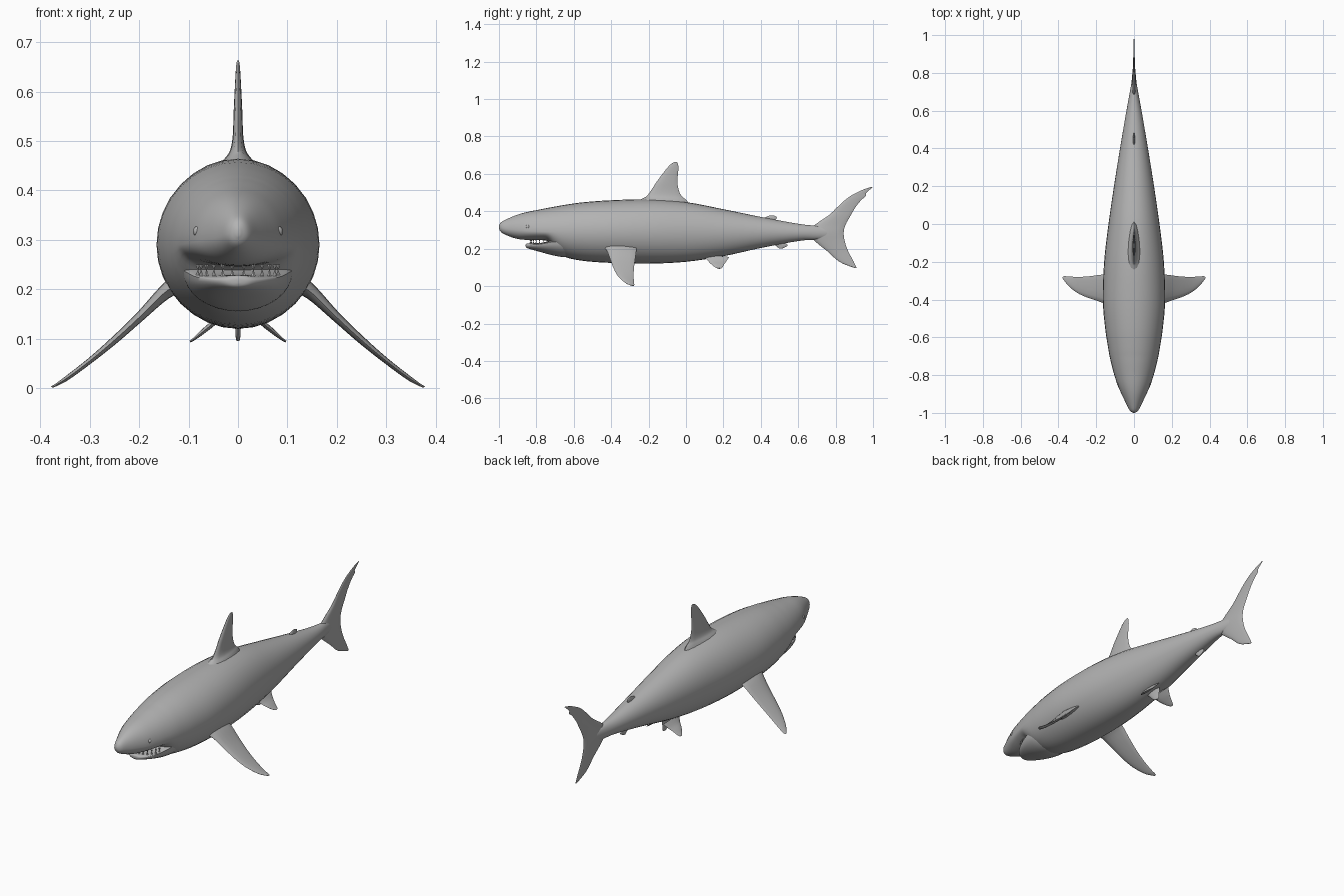
import bpy, bmesh, math
from mathutils import Vector

grey = bpy.data.materials.new("plain grey")
grey.diffuse_color = (0.45, 0.45, 0.45, 1)


def smooth_rows(rows, n):
    """Insert n steps between rows along a smooth curve."""
    out = []
    for i in range(len(rows) - 1):
        p0, p1 = rows[max(i - 1, 0)], rows[i]
        p2, p3 = rows[i + 1], rows[min(i + 2, len(rows) - 1)]
        for s in range(n):
            t = s / n
            out.append([b + 0.5 * t * (c - a + t * (2*a - 5*b + 4*c - d + t * (3*(b - c) + d - a)))
                        for a, b, c, d in zip(p0, p1, p2, p3)])
    return out + [list(rows[-1])]


def skin(name, rings, angle=50):
    """Join rings of points into one closed smooth surface."""
    bm = bmesh.new()
    loops = [[bm.verts.new(p) for p in r] for r in rings]
    for a, b in zip(loops, loops[1:]):
        for i in range(len(a)):
            j = (i + 1) % len(a)
            bm.faces.new((a[i], a[j], b[j], b[i]))
    bm.faces.new(loops[0])
    bm.faces.new(loops[-1])
    bmesh.ops.recalc_face_normals(bm, faces=bm.faces)
    me = bpy.data.meshes.new(name)
    bm.to_mesh(me)
    bm.free()
    me.materials.append(grey)
    ob = bpy.data.objects.new(name, me)
    bpy.context.collection.objects.link(ob)
    bpy.context.view_layer.objects.active = ob
    ob.select_set(True)
    bpy.ops.object.shade_smooth_by_angle(angle=math.radians(angle))
    ob.select_set(False)
    return ob


def hull(name, rows, seg=32):
    """Rows: y, half width, top z, bottom z, z of the widest point."""
    rings = []
    for y, w, zt, zb, zc in smooth_rows(rows, 4):
        ring = []
        for k in range(seg):
            a = 2 * math.pi * k / seg
            s = math.sin(a)
            ring.append((max(w, 0.001) * math.cos(a), y, zc + s * ((zt - zc) if s > 0 else (zc - zb))))
        rings.append(ring)
    return skin(name, rings)


def fin(name, rows, normal=(1, 0, 0), side=1, seg=14):
    """Rows: x, z, leading y, trailing y, half thickness."""
    n = Vector(normal).normalized()
    rings = []
    for x, z, y0, y1, t in smooth_rows(rows, 4):
        ring = []
        for k in range(seg):
            a = 2 * math.pi * k / seg
            u = (1 - math.cos(a)) / 2
            p = Vector((x, y0 + u * (y1 - y0), z)) + n * t * math.sin(a) * (1.25 - 0.65 * u)
            ring.append((p.x * side, p.y, p.z))
        rings.append(ring)
    return skin(name, rings)


# Body with overhanging snout
hull("body", [
    (-1.0, 0.004, 0.322, 0.308, 0.315),
    (-0.988, 0.022, 0.342, 0.288, 0.312),
    (-0.95, 0.042, 0.362, 0.268, 0.305),
    (-0.90, 0.066, 0.382, 0.252, 0.300),
    (-0.85, 0.088, 0.396, 0.247, 0.295),
    (-0.79, 0.107, 0.408, 0.246, 0.292),
    (-0.74, 0.120, 0.418, 0.240, 0.290),
    (-0.70, 0.129, 0.425, 0.195, 0.290),
    (-0.65, 0.138, 0.434, 0.157, 0.290),
    (-0.55, 0.153, 0.448, 0.135, 0.290),
    (-0.40, 0.165, 0.459, 0.124, 0.290),
    (-0.20, 0.158, 0.464, 0.120, 0.290),
    (0.0, 0.135, 0.449, 0.130, 0.290),
    (0.2, 0.106, 0.411, 0.160, 0.288),
    (0.4, 0.074, 0.370, 0.204, 0.287),
    (0.6, 0.040, 0.333, 0.241, 0.286),
    (0.70, 0.022, 0.322, 0.249, 0.285),
    (0.78, 0.008, 0.310, 0.260, 0.285),
    (0.83, 0.003, 0.300, 0.270, 0.285)])

# Lower jaw
hull("lower_jaw", [
    (-0.857, 0.004, 0.222, 0.212, 0.217),
    (-0.85, 0.030, 0.228, 0.203, 0.217),
    (-0.82, 0.060, 0.229, 0.194, 0.220),
    (-0.77, 0.088, 0.232, 0.180, 0.226),
    (-0.71, 0.107, 0.246, 0.164, 0.236),
    (-0.65, 0.110, 0.250, 0.155, 0.236),
    (-0.58, 0.090, 0.250, 0.160, 0.220)])

# Dorsal fin
fin("dorsal_fin", [
    (0, 0.435, -0.30, 0.02, 0.050),
    (0, 0.462, -0.245, 0.00, 0.030),
    (0, 0.48, -0.212, -0.022, 0.017),
    (0, 0.51, -0.188, -0.038, 0.011),
    (0, 0.56, -0.155, -0.046, 0.009),
    (0, 0.62, -0.110, -0.041, 0.006),
    (0, 0.65, -0.083, -0.042, 0.004),
    (0, 0.663, -0.063, -0.048, 0.002)])

# Second dorsal, anal and ventral fins
fin("second_dorsal_fin", [
    (0, 0.345, 0.39, 0.47, 0.010),
    (0, 0.362, 0.415, 0.485, 0.006),
    (0, 0.372, 0.432, 0.482, 0.004),
    (0, 0.378, 0.45, 0.466, 0.002)])
fin("anal_fin", [
    (0, 0.24, 0.45, 0.52, 0.010),
    (0, 0.22, 0.475, 0.543, 0.006),
    (0, 0.208, 0.49, 0.53, 0.004),
    (0, 0.200, 0.50, 0.512, 0.002)])
fin("ventral_fin", [
    (0, 0.155, 0.10, 0.20, 0.008),
    (0, 0.125, 0.13, 0.195, 0.006),
    (0, 0.105, 0.15, 0.195, 0.005),
    (0, 0.095, 0.17, 0.185, 0.003)])

# Tail fin
fin("tail_fin", [
    (0, 0.098, 0.898, 0.912, 0.002),
    (0, 0.13, 0.82, 0.897, 0.004),
    (0, 0.185, 0.757, 0.868, 0.006),
    (0, 0.235, 0.695, 0.850, 0.010),
    (0, 0.285, 0.65, 0.843, 0.014),
    (0, 0.328, 0.69, 0.853, 0.010),
    (0, 0.38, 0.765, 0.882, 0.007),
    (0, 0.42, 0.807, 0.905, 0.005),
    (0, 0.46, 0.85, 0.937, 0.004),
    (0, 0.482, 0.88, 0.962, 0.003),
    (0, 0.496, 0.905, 0.962, 0.003),
    (0, 0.515, 0.945, 0.982, 0.002),
    (0, 0.53, 0.988, 1.0, 0.001)])

for side, label in ((1, "right"), (-1, "left")):
    # Pectoral and pelvic fins
    fin(label + "_pectoral_fin", [
        (0.115, 0.215, -0.45, -0.26, 0.022),
        (0.15, 0.192, -0.425, -0.265, 0.015),
        (0.20, 0.143, -0.405, -0.272, 0.010),
        (0.25, 0.097, -0.388, -0.278, 0.008),
        (0.30, 0.055, -0.365, -0.280, 0.006),
        (0.345, 0.021, -0.330, -0.278, 0.005),
        (0.367, 0.007, -0.303, -0.276, 0.003),
        (0.377, 0.002, -0.289, -0.279, 0.002)], (0.65, 0, 0.75), side)
    fin(label + "_pelvic_fin", [
        (0.03, 0.155, 0.10, 0.23, 0.008),
        (0.05, 0.132, 0.12, 0.215, 0.006),
        (0.07, 0.115, 0.137, 0.203, 0.005),
        (0.088, 0.100, 0.157, 0.195, 0.003),
        (0.097, 0.094, 0.172, 0.188, 0.002)], (0.55, 0, 0.83), side)
    # Eye
    bpy.ops.mesh.primitive_uv_sphere_add(segments=16, ring_count=8, radius=0.012,
                                         location=(side * 0.079, -0.845, 0.317))
    eye = bpy.context.object
    eye.name = label + "_eye"
    eye.data.materials.append(grey)
    bpy.ops.object.shade_smooth()
    # Teeth along both jaws
    for i in range(6):
        a = math.radians(8 + i * 14)
        x, y = side * 0.083 * math.sin(a), -0.745 - 0.088 * math.cos(a)
        for jaw, z, turn in (("upper", 0.243, math.pi), ("lower", 0.234, 0)):
            bpy.ops.mesh.primitive_cone_add(vertices=6, radius1=0.005, radius2=0, depth=0.014,
                                            location=(x, y, z), rotation=(turn, 0, 0))
            tooth = bpy.context.object
            tooth.name = f"{label}_{jaw}_tooth_{i + 1}"
            tooth.data.materials.append(grey)
